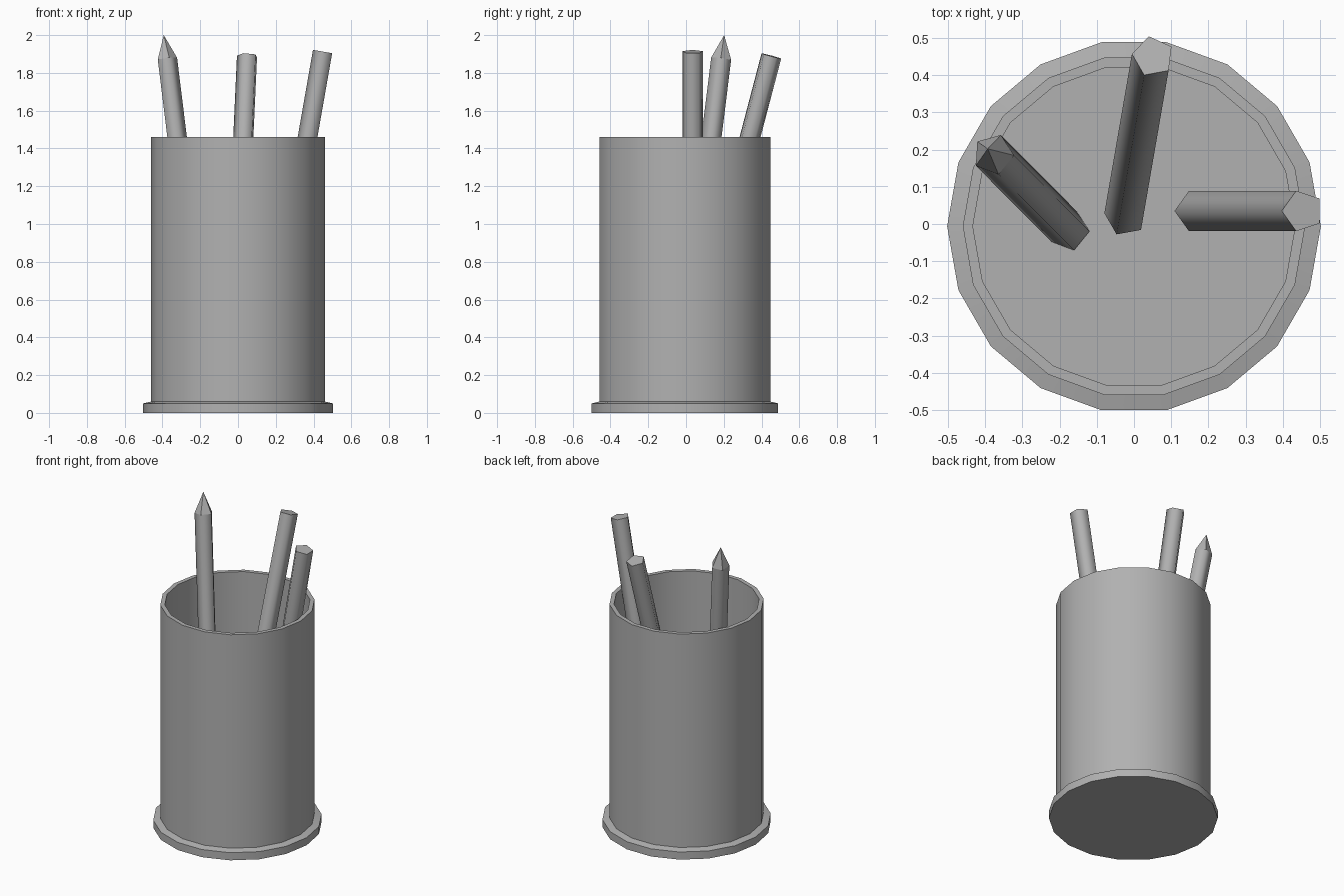
import bpy, bmesh
from math import cos, sin, radians, pi
from mathutils import Vector

if "Cube" in bpy.data.objects:
    bpy.data.objects.remove(bpy.data.objects["Cube"])

# Mid grey shared by all parts
grey = bpy.data.materials.new("mid_grey")
grey.diffuse_color = (0.44, 0.44, 0.44, 1)
grey.use_nodes = True
grey.node_tree.nodes["Principled BSDF"].inputs["Base Color"].default_value = grey.diffuse_color


def ring(bm, r, n, start=0.0, centre=Vector((0, 0, 0)), rot=None):
    verts = []
    for i in range(n):
        a = start + 2 * pi * i / n
        p = Vector((r * cos(a), r * sin(a), 0))
        if rot:
            p.rotate(rot)
        verts.append(bm.verts.new(centre + p))
    return verts


def bridge(bm, a, b):
    n = len(a)
    return [bm.faces.new((a[i], a[(i + 1) % n], b[(i + 1) % n], b[i])) for i in range(n)]


def finish(bm, name, angle):
    # smooth sides, sharp creases above the given angle
    bmesh.ops.recalc_face_normals(bm, faces=bm.faces)
    for e in bm.edges:
        if e.calc_face_angle(0) > radians(angle):
            e.smooth = False
    mesh = bpy.data.meshes.new(name)
    bm.to_mesh(mesh)
    bm.free()
    mesh.materials.append(grey)
    obj = bpy.data.objects.new(name, mesh)
    bpy.context.collection.objects.link(obj)
    return obj


def pencil(name, bottom, top, start, tip=None, r=0.057):
    bottom, top = Vector(bottom), Vector(top)
    rot = Vector((0, 0, 1)).rotation_difference(top - bottom)
    bm = bmesh.new()
    lo = ring(bm, r, 5, radians(start), bottom, rot)
    hi = ring(bm, r, 5, radians(start), top, rot)
    bm.faces.new(lo[::-1])
    for f in bridge(bm, lo, hi):
        f.smooth = True
    if tip:
        # sharpened point
        apex = bm.verts.new(tip)
        for i in range(5):
            f = bm.faces.new((hi[i], hi[(i + 1) % 5], apex))
            for e in f.edges:
                e.smooth = False
    else:
        bm.faces.new(hi)
    return finish(bm, name, 76)


# Cup with flared foot, thin wall and inner floor
bm = bmesh.new()
profile = [(0.502, 0), (0.502, 0.05), (0.46, 0.06), (0.46, 1.46), (0.433, 1.46), (0.433, 0.23)]
rings = [ring(bm, r, 18, 0, Vector((0, -0.006, z))) for r, z in profile]
bm.faces.new(rings[0][::-1])
for a, b in zip(rings, rings[1:]):
    for f in bridge(bm, a, b):
        f.smooth = True
bm.faces.new(rings[-1])
finish(bm, "cup", 30)

# Pencils leaning on the rim
pencil("right_pencil", (0.165, 0.035, 0.27), (0.453, 0.035, 1.912), 180)
pencil("back_pencil", (-0.023, 0.022, 0.26), (0.051, 0.45, 1.89), -115)
pencil("sharpened_pencil", (-0.175, -0.017, 0.23), (-0.378, 0.187, 1.873), -75,
       tip=(-0.393, 0.202, 2.0), r=0.056)
